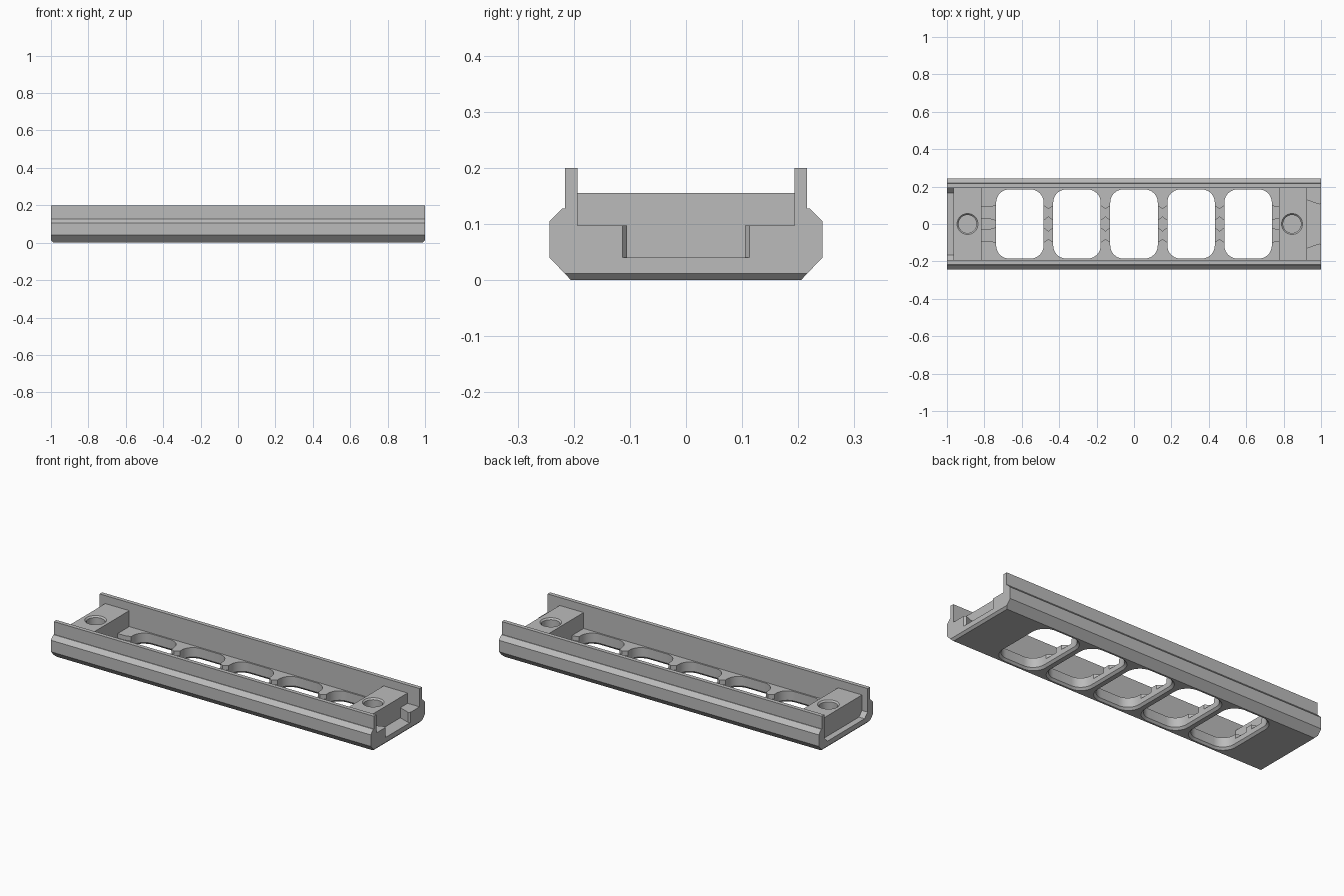
import bpy, bmesh
from math import cos, sin, pi, radians

if "Cube" in bpy.data.objects:
    bpy.data.objects.remove(bpy.data.objects["Cube"])

grey = bpy.data.materials.new("plain grey")
grey.use_nodes = True
grey.diffuse_color = (0.5, 0.5, 0.5, 1)
grey.node_tree.nodes["Principled BSDF"].inputs["Base Color"].default_value = (0.5, 0.5, 0.5, 1)

PLACE = {"x": lambda a, b, t: (t, a, b),
         "y": lambda a, b, t: (a, t, b),
         "z": lambda a, b, t: (a, b, t)}


def loft(name, rings, axis):
    """Closed solid through (outline, position) rings along an axis."""
    bm = bmesh.new()
    loops = [[bm.verts.new(PLACE[axis](a, b, t)) for a, b in pts] for pts, t in rings]
    bm.faces.new(loops[0])
    bm.faces.new(loops[-1])
    for low, high in zip(loops, loops[1:]):
        for i in range(len(low)):
            j = (i + 1) % len(low)
            bm.faces.new((low[i], low[j], high[j], high[i]))
    bmesh.ops.recalc_face_normals(bm, faces=bm.faces[:])
    mesh = bpy.data.meshes.new(name)
    bm.to_mesh(mesh)
    bm.free()
    mesh.materials.append(grey)
    obj = bpy.data.objects.new(name, mesh)
    bpy.context.collection.objects.link(obj)
    return obj


def prism(name, pts, axis, lo, hi):
    return loft(name, [(pts, lo), (pts, hi)], axis)


def mirrored(half):
    return half + [(-a, b) for a, b in reversed(half)]


def rounded(cx, hx, hy, r, n=8):
    pts = []
    for k, (sx, sy) in enumerate([(1, 1), (-1, 1), (-1, -1), (1, -1)]):
        for i in range(n + 1):
            t = (k + i / n) * pi / 2
            pts.append((cx + sx * (hx - r) + r * cos(t), sy * (hy - r) + r * sin(t)))
    return pts


def circle(cx, r, n=40):
    return [(cx + r * cos(2 * pi * i / n), r * sin(2 * pi * i / n)) for i in range(n)]


def cut(target, cutter):
    cutter.hide_render = True
    mod = target.modifiers.new("cut", "BOOLEAN")
    mod.operation = "DIFFERENCE"
    mod.solver = "EXACT"
    mod.object = cutter
    bpy.context.view_layer.objects.active = target
    bpy.ops.object.modifier_apply(modifier=mod.name)
    bpy.data.objects.remove(cutter)


# Outer bar with bevelled flanks and upright rails
rail = prism("rail_body", mirrored([(0.205, 0), (0.243, 0.04), (0.243, 0.105),
                                    (0.22, 0.128), (0.216, 0.128), (0.216, 0.2)]), "x", -1, 1)

# Channel between the rails, leaving two end blocks
FLOOR = 0.065
cut(rail, prism("channel", [(-1.1, 0.3), (-1.1, 0.04), (-0.965, 0.04), (-0.965, 0.155),
                            (-0.815, 0.155), (-0.815, FLOOR), (0.775, FLOOR), (0.775, 0.155),
                            (0.925, 0.155), (0.925, 0.097), (1.1, 0.097), (1.1, 0.3)],
                "y", -0.193, 0.193))

# Tapered socket between the ledges on one end
socket = [(0.925, 0.128), (0.99, 0.105), (1.0, 0.113), (1.05, 0.113)]
cut(rail, prism("socket", socket + [(x, -y) for x, y in reversed(socket)], "z", 0.04, 0.12))

# Twin grooves, pinched in the middle of each rib
PITCH, HALF = 0.305, 0.127
waist = [(-0.815, 0.03), (-0.77, 0.03), (-0.735, 0.04)]
for i in range(4):
    x = PITCH * (i - 1.5)
    waist += [(x - 0.028, 0.04), (x, 0.02), (x + 0.028, 0.04)]
waist += [(0.735, 0.04), (0.76, 0.03), (0.775, 0.03)]
for c in (-0.06, 0.06):
    outline = [(x, c + w) for x, w in waist] + [(x, c - w) for x, w in reversed(waist)]
    cut(rail, prism("groove", outline, "z", 0.04, 0.09))

# Five rounded windows with a chamfer underneath
for i in range(5):
    x = PITCH * (i - 2)
    inner = rounded(x, HALF, 0.185, 0.07)
    outer = rounded(x, HALF + 0.022, 0.2, 0.085)
    rim = rounded(x, HALF + 0.012, 0.195, 0.08)
    cut(rail, loft("window", [(outer, -0.01), (rim, 0), (inner, 0.012), (inner, 0.12)], "z"))

# Blind chamfered screw holes in the end blocks
for x in (-0.89, 0.845):
    cut(rail, loft("screw_hole", [(circle(x, 0.048), 0.04), (circle(x, 0.048), 0.147),
                                  (circle(x, 0.056), 0.155), (circle(x, 0.056), 0.2)], "z"))

# Bottom chamfer on both ends
for s in (-1, 1):
    cut(rail, prism("end_chamfer", [(s * 0.988, 0), (s * 1.012, 0.024), (s * 1.05, -0.03),
                                    (s * 0.988, -0.03)], "y", -0.4, 0.4))

# Sloped fillets in the recess of the other end
fillets = []
for s in (-1, 1):
    fillets.append(prism("recess_fillet", [(s * 0.165, 0.039), (s * 0.194, 0.039),
                                           (s * 0.194, 0.068)], "x", -1, -0.964))

for obj in [rail] + fillets:
    bpy.ops.object.select_all(action="DESELECT")
    obj.select_set(True)
    bpy.context.view_layer.objects.active = obj
    bpy.ops.object.shade_smooth_by_angle(angle=radians(25))
